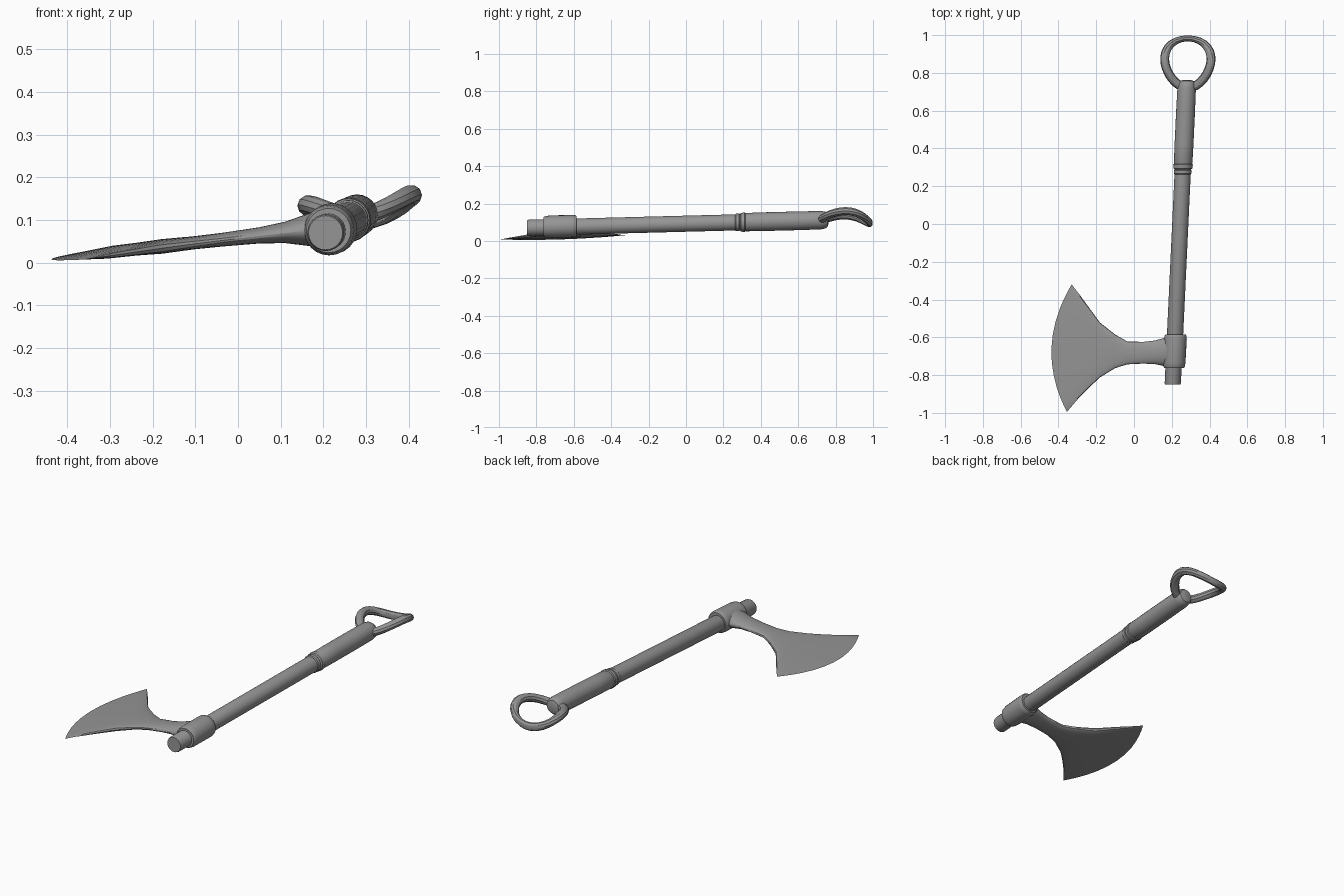
import bpy, math

if "Cube" in bpy.data.objects:
    bpy.data.objects.remove(bpy.data.objects["Cube"])

steel = bpy.data.materials.new("grey steel")
steel.diffuse_color = (0.3, 0.3, 0.3, 1)
steel.use_nodes = True
steel.node_tree.nodes["Principled BSDF"].inputs["Base Color"].default_value = steel.diffuse_color


def make(name, verts, faces, angle=30):
    me = bpy.data.meshes.new(name)
    me.from_pydata(verts, [], faces)
    me.validate()
    me.materials.append(steel)
    ob = bpy.data.objects.new(name, me)
    bpy.context.collection.objects.link(ob)
    bpy.ops.object.select_all(action='DESELECT')
    ob.select_set(True)
    bpy.context.view_layer.objects.active = ob
    bpy.ops.object.mode_set(mode='EDIT')
    bpy.ops.mesh.select_all(action='SELECT')
    bpy.ops.mesh.remove_doubles(threshold=0.0002)
    bpy.ops.mesh.normals_make_consistent(inside=False)
    bpy.ops.object.mode_set(mode='OBJECT')
    bpy.ops.object.shade_smooth_by_angle(angle=math.radians(angle))
    return ob


def loft(name, rings, closed=False, caps=True, angle=30):
    n, m = len(rings[0]), len(rings)
    verts = [v for r in rings for v in r]
    faces = []
    for i in range(m if closed else m - 1):
        a, b = i * n, (i + 1) % m * n
        faces += [(a + k, a + (k + 1) % n, b + (k + 1) % n, b + k) for k in range(n)]
    if caps and not closed:
        faces += [tuple(range(n)), tuple((m - 1) * n + k for k in range(n))]
    return make(name, verts, faces, angle)


def axis(y):
    """Centre of the leaning handle at a given y."""
    return 0.205 + 0.047 * (y + 0.85), 0.07 + 0.026 * (y + 0.85)


def turned(name, profile, sides=24, dx=0.0, dz=0.0):
    """Round part around the handle axis from (y, radius) pairs."""
    rings = []
    for y, r in profile:
        cx, cz = axis(y)
        rings.append([(cx + dx + r * math.cos(t), y, cz + dz + r * math.sin(t))
                      for t in (2 * math.pi * k / sides for k in range(sides))])
    return loft(name, rings)


# Handle: shaft, two bands and the thicker grip
turned("shaft", [(-0.85, 0.040), (-0.842, 0.043), (0.28, 0.043)])
turned("lower_band", [(0.262, 0.042), (0.268, 0.047), (0.284, 0.047), (0.290, 0.042)])
turned("upper_band", [(0.288, 0.042), (0.294, 0.050), (0.314, 0.052), (0.320, 0.046)])
turned("grip", [(0.31, 0.044), (0.322, 0.049), (0.42, 0.050), (0.60, 0.050),
                (0.72, 0.049), (0.745, 0.045), (0.757, 0.036), (0.762, 0.02)])

# Socket of the head around the shaft
turned("socket", [(-0.762, 0.052), (-0.755, 0.056), (-0.735, 0.059),
                  (-0.61, 0.060), (-0.592, 0.058), (-0.585, 0.053)], dx=0.003, dz=0.003)

# Head: rows from socket to cutting edge
# (upper x, upper y, middle x, lower x, lower y, half thickness, flatness)
rows = [
    (0.215, -0.590, 0.215, 0.215, -0.757, 0.055, 1.0),
    (0.165, -0.602, 0.165, 0.165, -0.753, 0.038, 1.0),
    (0.110, -0.617, 0.110, 0.110, -0.742, 0.025, 1.0),
    (0.050, -0.624, 0.050, 0.050, -0.739, 0.019, 0.9),
    (-0.035, -0.622, -0.035, -0.035, -0.743, 0.016, 0.8),
    (-0.100, -0.585, -0.100, -0.100, -0.763, 0.015, 0.6),
    (-0.180, -0.522, -0.180, -0.180, -0.812, 0.016, 0.45),
    (-0.240, -0.440, -0.240, -0.240, -0.868, 0.012, 0.4),
    (-0.285, -0.378, -0.310, -0.300, -0.930, 0.010, 0.5),
    (-0.330, -0.320, -0.437, -0.355, -0.995, 0.0, 1.0),
]
N = 28
rings = []
for ux, uy, mx, lx, ly, thick, p in rows:
    ring = []
    for k in range(N):
        t = 2 * math.pi * k / N
        s, h = math.cos(t), math.sin(t)
        x = (ux + lx) / 2 + s * (ux - lx) / 2 + (mx - (ux + lx) / 2) * (1 - s * s)
        y = (uy + ly) / 2 + s * (uy - ly) / 2
        z = 0.0645 + 0.115 * (x - 0.05) + 0.03 * (y + 0.66)
        bulge = 0 if abs(h) < 1e-6 else math.copysign(abs(h) ** p, h)
        ring.append((x, y, z + thick * bulge))
    rings.append(ring)
# The thin last row collapses into a sharp edge, so only the hidden end stays open
loft("axe_head", rings, caps=False, angle=25)

# Hanging ring: bent oval loop through the end of the grip
rings = []
M, S = 28, 10
for i in range(M):
    a = 2 * math.pi * i / M
    c, s = math.cos(a), math.sin(a)
    x = 0.285 + 0.121 * c * (1 + 0.18 * s)
    y = 0.852 + 0.131 * s
    z = 0.148 + 0.1 * (x - 0.285) - (0.052 if s > 0 else 0.038) * s * s
    r = 0.024 * (1 - 0.35 * max(0, s) ** 3)
    ring = []
    for k in range(S):
        t = 2 * math.pi * k / S
        ring.append((x + r * math.cos(t) * c, y + r * math.cos(t) * s,
                     z + 0.022 * math.sin(t)))
    rings.append(ring)
loft("hanging_ring", rings, closed=True)
